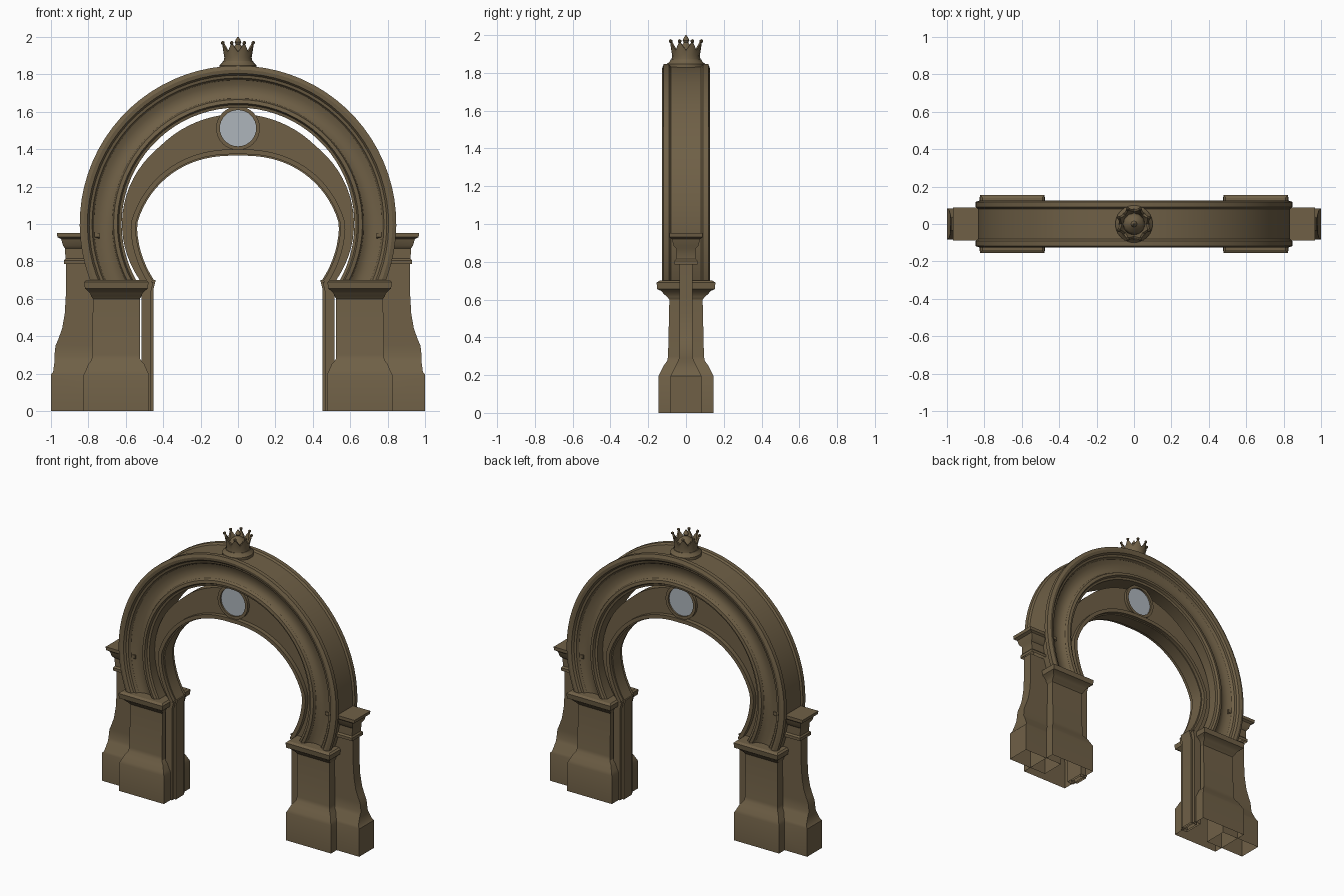
import bpy, bmesh
from math import sin, cos, pi, radians
from mathutils import Matrix, Vector

cube = bpy.data.objects.get("Cube")
if cube:
    bpy.data.objects.remove(cube, do_unlink=True)


def material(name, rgb):
    m = bpy.data.materials.new(name)
    m.use_nodes = True
    m.diffuse_color = (*rgb, 1)
    bsdf = next(n for n in m.node_tree.nodes if n.type == 'BSDF_PRINCIPLED')
    bsdf.inputs["Base Color"].default_value = (*rgb, 1)
    return m


STONE = material("brown stone", (0.16, 0.117, 0.062))
GLASS = material("pale glass", (0.42, 0.46, 0.50))
CENTRE = 1.0  # height of the arch centre


def finish(name, bm, mat=STONE, mirror=False):
    bmesh.ops.recalc_face_normals(bm, faces=bm.faces)
    mesh = bpy.data.meshes.new(name)
    bm.to_mesh(mesh)
    bm.free()
    mesh.materials.append(mat)
    ob = bpy.data.objects.new(name, mesh)
    bpy.context.collection.objects.link(ob)
    bpy.ops.object.select_all(action='DESELECT')
    ob.select_set(True)
    bpy.context.view_layer.objects.active = ob
    bpy.ops.object.shade_smooth_by_angle(angle=radians(32))
    if mirror:
        ob.modifiers.new("Mirror", 'MIRROR')
    return ob


def skin(bm, rings, closed_ring=True, cap_start=False, cap_end=False):
    """Join a row of equal-length point rings with quads."""
    rows = [[bm.verts.new(p) for p in ring] for ring in rings]
    n = len(rows[0])
    for a, b in zip(rows, rows[1:]):
        for i in range(n if closed_ring else n - 1):
            j = (i + 1) % n
            bm.faces.new((a[i], a[j], b[j], b[i]))
    if cap_start:
        bm.faces.new(rows[0])
    if cap_end:
        bm.faces.new(rows[-1])
    return rows


def stack(name, levels):
    """Mirrored pier from rectangles (z, x0, x1, half depth), open below."""
    bm = bmesh.new()
    skin(bm, [[(x0, -d, z), (x1, -d, z), (x1, d, z), (x0, d, z)]
              for z, x0, x1, d in levels], cap_end=True)
    return finish(name, bm, mirror=True)


def lathe(name, profile, sides=24, mat=STONE, axis_y=None):
    """Turn (radius, height) points; optionally lie along y at height axis_y."""
    bm = bmesh.new()
    skin(bm, [[(r * cos(2 * pi * i / sides), r * sin(2 * pi * i / sides), z)
               for i in range(sides)] for r, z in profile],
         cap_start=True, cap_end=True)
    if axis_y is not None:
        bm.transform(Matrix.Translation((0, 0, axis_y)) @ Matrix.Rotation(pi / 2, 4, 'X'))
    return finish(name, bm, mat)


def polar(r, a, y):
    return (r * cos(a), y, CENTRE + r * sin(a))


def arch_band(name, inner, outer, depth, low=-33.7, steps=56):
    """Solid band between two radius functions of the angle."""
    bm = bmesh.new()
    angles = [radians(low + (180 - 2 * low) * i / steps) for i in range(steps + 1)]
    skin(bm, [[polar(inner(a), a, -depth), polar(outer(a), a, -depth),
               polar(outer(a), a, depth), polar(inner(a), a, depth)]
              for a in angles], cap_start=True, cap_end=True)
    return finish(name, bm)


# Main moulded horseshoe ring, swept and trimmed level at the pier caps
half = [(0.835, 0.08), (0.846, 0.09), (0.846, 0.118), (0.825, 0.126),
        (0.805, 0.122), (0.795, 0.108), (0.78, 0.104), (0.77, 0.088),
        (0.745, 0.077), (0.715, 0.074), (0.69, 0.08), (0.672, 0.093),
        (0.665, 0.112), (0.645, 0.116), (0.637, 0.1), (0.622, 0.096)]
section = [(r, -y) for r, y in half] + [(r, y) for r, y in reversed(half)]
bm = bmesh.new()
SEGS = 52
skin(bm, [[polar(r, radians(-34 + 248 * i / SEGS), y) for r, y in section]
          for i in range(SEGS + 1)], cap_start=True, cap_end=True)
bmesh.ops.bisect_plane(bm, geom=bm.verts[:] + bm.edges[:] + bm.faces[:],
                       plane_co=(0, 0, 0.68), plane_no=(0, 0, 1), clear_inner=True)
finish("arch_ring", bm)


# Crescent panel inside the ring, leaving a slim gap, with an edge moulding
def opening(a):
    return 0.365 + 0.175 * (1 - max(0, sin(a))) ** 0.85


def panel_rim(a):
    return 0.588 + 0.032 * max(0, cos(2 * a))


arch_band("inner_panel", lambda a: opening(a) + 0.01, panel_rim, 0.04)
arch_band("opening_moulding", lambda a: opening(a) + 0.008,
          lambda a: opening(a) + 0.034, 0.07)
arch_band("opening_fillet", opening, lambda a: opening(a) + 0.02, 0.045)

# Round window with its frame
lathe("round_window", [(0.1, -0.048), (0.1, 0.048)], 32, GLASS, axis_y=1.512)
bm = bmesh.new()
frame = [(0.097, -0.06), (0.117, -0.06), (0.117, 0.06), (0.097, 0.06)]
skin(bm, [[(r * cos(2 * pi * i / 32), y, 1.512 + r * sin(2 * pi * i / 32))
           for r, y in frame] for i in range(33)])
bmesh.ops.remove_doubles(bm, verts=bm.verts, dist=0.0001)
finish("window_frame", bm)

# Front-and-back piers carrying the ring
stack("pier", [
    (0, 0.475, 0.825, 0.145), (0.195, 0.475, 0.825, 0.145),
    (0.215, 0.485, 0.815, 0.136), (0.25, 0.50, 0.80, 0.118),
    (0.275, 0.522, 0.782, 0.1), (0.30, 0.525, 0.78, 0.095),
    (0.60, 0.525, 0.775, 0.088), (0.615, 0.515, 0.785, 0.1),
    (0.63, 0.51, 0.79, 0.118), (0.645, 0.495, 0.805, 0.13),
    (0.655, 0.482, 0.818, 0.152), (0.69, 0.478, 0.822, 0.156),
    (0.70, 0.49, 0.81, 0.14)])

# Slim jambs lining the opening
stack("jamb", [(0, 0.465, 0.515, 0.07), (0.64, 0.465, 0.515, 0.07),
               (0.69, 0.452, 0.515, 0.07)])
stack("jamb_fillet", [(0, 0.452, 0.5, 0.045), (0.65, 0.452, 0.5, 0.045),
                      (0.70, 0.44, 0.5, 0.045)])

# Outer buttresses with curved feet and small caps
stack("buttress", [
    (0, 0.70, 1.0, 0.082), (0.195, 0.70, 1.0, 0.082),
    (0.21, 0.70, 0.988, 0.075), (0.27, 0.70, 0.98, 0.045),
    (0.29, 0.70, 0.982, 0.036), (0.35, 0.70, 0.975, 0.035),
    (0.385, 0.70, 0.96, 0.035), (0.44, 0.70, 0.94, 0.035),
    (0.52, 0.70, 0.926, 0.035), (0.62, 0.70, 0.92, 0.035),
    (0.785, 0.70, 0.92, 0.035)])
stack("buttress_cap", [
    (0.785, 0.74, 0.93, 0.06), (0.805, 0.74, 0.93, 0.06),
    (0.815, 0.74, 0.922, 0.05), (0.87, 0.74, 0.925, 0.05),
    (0.885, 0.74, 0.935, 0.065), (0.92, 0.74, 0.945, 0.075),
    (0.93, 0.74, 0.965, 0.088), (0.952, 0.74, 0.968, 0.088)])

# Finial crown on a round foot
lathe("crown_foot", [(0.1, 1.82), (0.1, 1.848), (0.085, 1.862), (0.08, 1.872)])
bm = bmesh.new()
POINTS = 8


def crown_ring(r, z, flare=0, rise=0):
    n = POINTS * 2
    return [((r + flare * (i % 2)) * cos(pi * i / POINTS),
             (r + flare * (i % 2)) * sin(pi * i / POINTS),
             z + rise * (i % 2)) for i in range(n)]


skin(bm, [crown_ring(0.078, 1.865), crown_ring(0.073, 1.89),
          crown_ring(0.078, 1.92, 0.014, 0.048), crown_ring(0.066, 1.92, 0.014, 0.046),
          crown_ring(0.055, 1.89)], cap_end=True)
for i in range(POINTS):
    a = pi * (2 * i + 1) / POINTS
    bmesh.ops.create_icosphere(bm, subdivisions=1, radius=0.011, matrix=Matrix.Translation(
        Vector((0.088 * cos(a), 0.088 * sin(a), 1.968))))
finish("crown", bm)
lathe("crown_dome", [(0.06, 1.88), (0.058, 1.91), (0.045, 1.935), (0.02, 1.95),
                     (0.012, 1.96), (0.018, 1.972), (0.012, 1.985), (0.003, 2.0)], 12)
